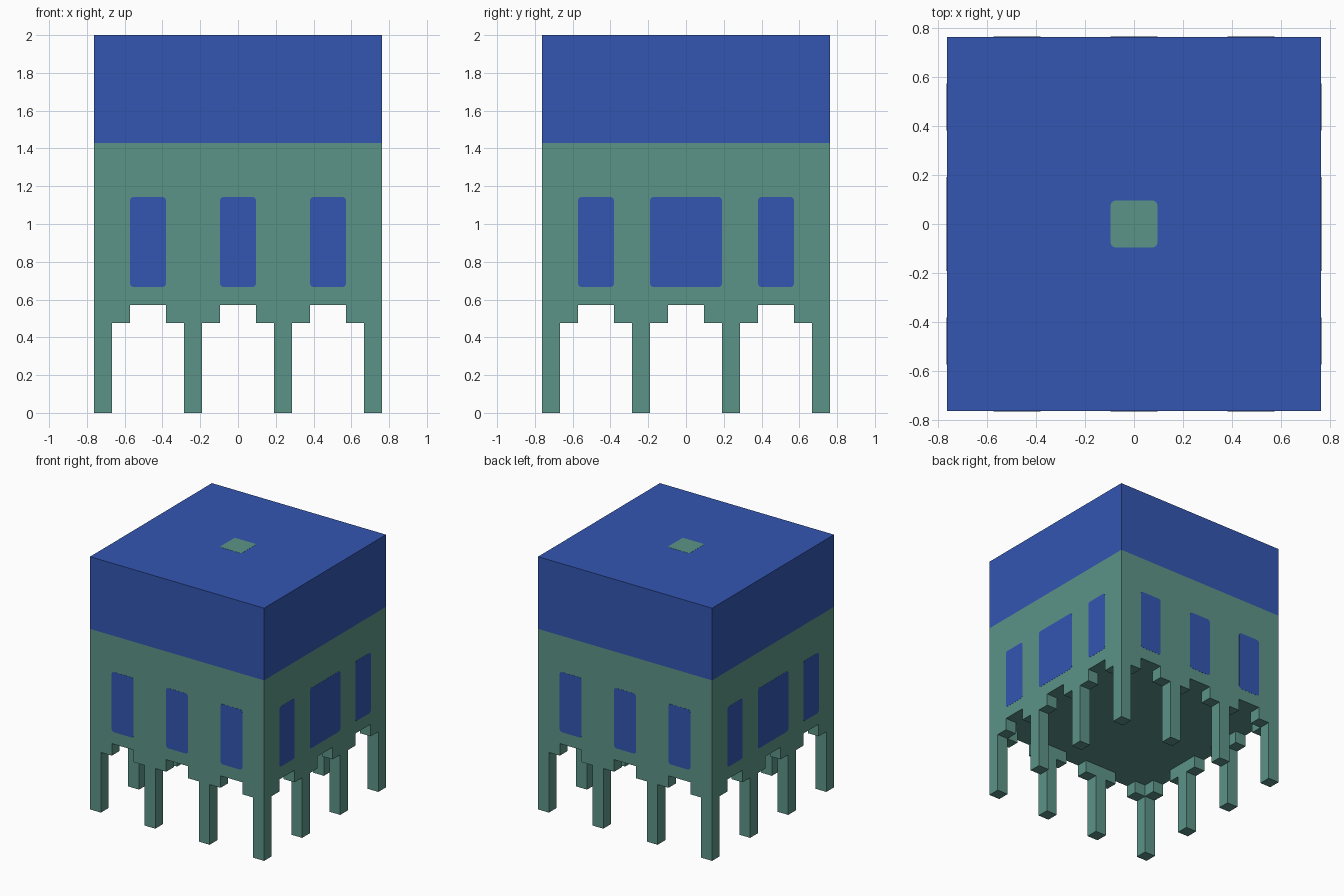
import bpy
import bmesh
from math import pi
from mathutils import Matrix, Vector

cube = bpy.data.objects.get("Cube")
if cube:
    bpy.data.objects.remove(cube, do_unlink=True)

U = 2 / 21        # one block of the building grid
HALF = 8          # half the width in blocks
PROUD = 0.001     # how far painted plates stand out


def material(name, rgb):
    lin = [((c / 255 + 0.055) / 1.055) ** 2.4 for c in rgb]
    mat = bpy.data.materials.new(name)
    mat.use_nodes = True
    mat.diffuse_color = (*lin, 1)
    mat.node_tree.nodes["Principled BSDF"].inputs["Base Color"].default_value = (*lin, 1)
    return mat


GREEN = material("sage green", (92, 148, 135))
BLUE = material("royal blue", (51, 86, 178))


def finish(bm, name, mat):
    mesh = bpy.data.meshes.new(name)
    bm.to_mesh(mesh)
    bm.free()
    mesh.materials.append(mat)
    obj = bpy.data.objects.new(name, mesh)
    bpy.context.collection.objects.link(obj)
    return obj


def box(name, mat, x, y, z):
    """Box from (low, high) ranges measured in blocks."""
    bm = bmesh.new()
    size = [(b - a) * U for a, b in (x, y, z)]
    mid = [(a + b) / 2 * U for a, b in (x, y, z)]
    bmesh.ops.create_cube(bm, size=1, matrix=Matrix.Translation(mid) @ Matrix.Diagonal((*size, 1)))
    return finish(bm, name, mat)


def plate(name, mat, width, height, place):
    """Thin rounded plate, facing local +z, sunk into the surface it sits on."""
    bm = bmesh.new()
    bmesh.ops.create_cube(bm, size=1, matrix=Matrix.Translation((0, 0, PROUD - 0.002))
                          @ Matrix.Diagonal((width * U, height * U, 0.004, 1)))
    upright = [e for e in bm.edges if abs((e.verts[0].co - e.verts[1].co).z) > 0.001]
    bmesh.ops.bevel(bm, geom=upright, offset=0.018, segments=3, profile=0.5, affect='EDGES')
    bm.transform(place)
    return finish(bm, name, mat)


# Main block and deep flat roof
side = (-HALF, HALF)
box("wall_block", GREEN, side, side, (6, 15))
box("roof_block", BLUE, side, side, (15, 21))
plate("roof_hatch", GREEN, 2, 2, Matrix.Translation((0, 0, 2)))

# Posts around the edge, each with a wider bracket on top
starts = (-8, -3, 2, 7)
for x in starts:
    for y in starts:
        edge_x, edge_y = x in (-8, 7), y in (-8, 7)
        if not (edge_x or edge_y):
            continue
        box("post", GREEN, (x, x + 1), (y, y + 1), (0, 5))
        wide_x = (max(x - 1, -HALF), min(x + 2, HALF))
        wide_y = (max(y - 1, -HALF), min(y + 2, HALF))
        if edge_x and edge_y:
            box("corner_bracket", GREEN, wide_x, (y, y + 1), (5, 6))
            spur = (y + 1, y + 2) if y < 0 else (y - 1, y)
            box("corner_bracket_spur", GREEN, (x, x + 1), spur, (5, 6))
        elif edge_y:
            box("bracket", GREEN, wide_x, (y, y + 1), (5, 6))
        else:
            box("bracket", GREEN, (x, x + 1), wide_y, (5, 6))

# Three windows per wall; the middle one is wider on the left and right walls
for turn, wall in enumerate(("front", "left", "back", "right")):
    spin = Matrix.Rotation(turn * pi / 2, 4, 'Z')
    for offset in (-5, 0, 5):
        width = 4 if offset == 0 and turn % 2 else 2
        spot = Matrix.Translation(Vector((offset, -HALF, 9.5)) * U)
        plate(wall + "_window", BLUE, width, 5, spin @ spot @ Matrix.Rotation(pi / 2, 4, 'X'))
